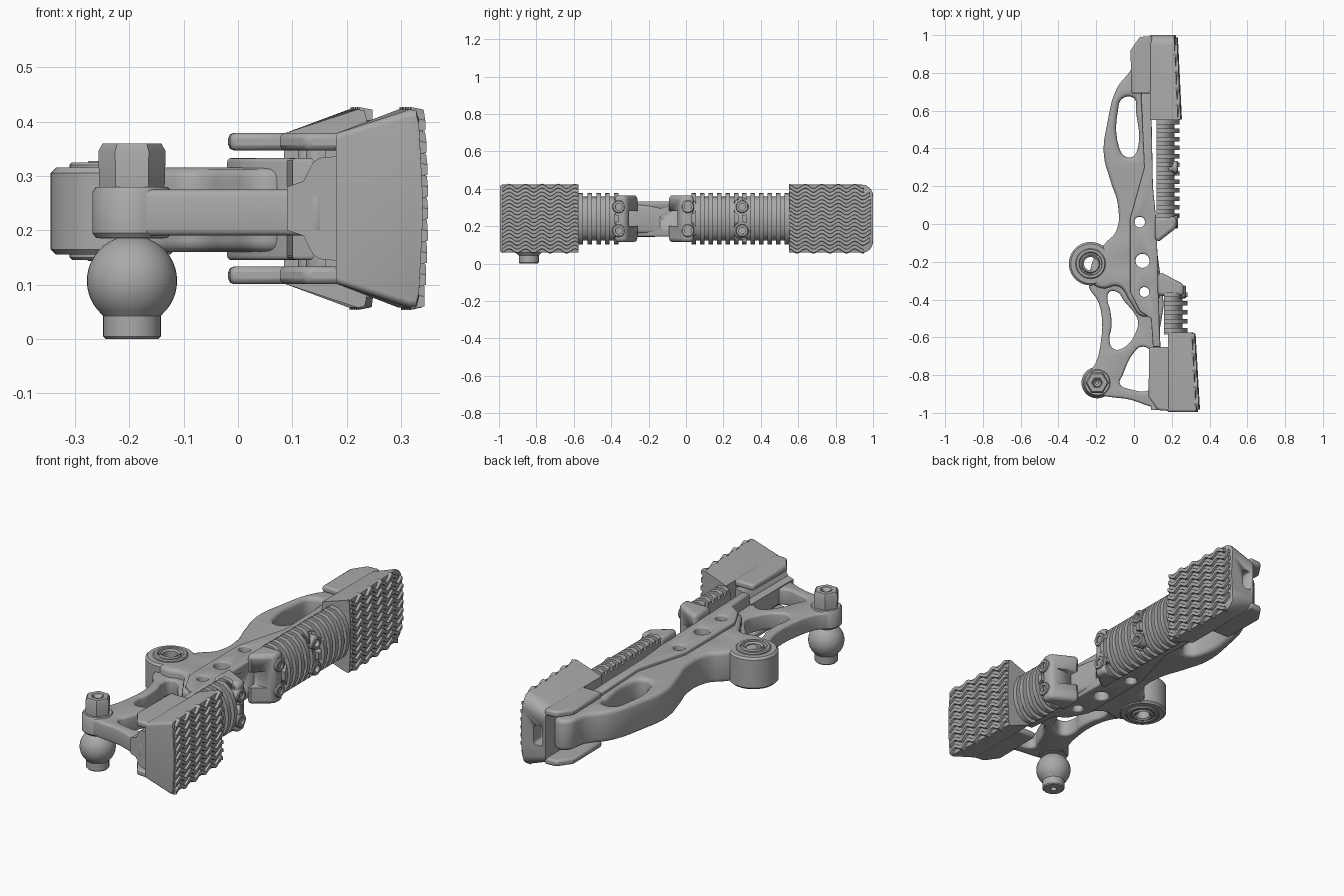
import bpy, bmesh, math
from mathutils import Vector, Matrix

if "Cube" in bpy.data.objects:
    bpy.data.objects.remove(bpy.data.objects["Cube"])

grey = bpy.data.materials.new("satin_grey")
grey.use_nodes = True
grey.diffuse_color = (0.4, 0.4, 0.4, 1)
grey.node_tree.nodes["Principled BSDF"].inputs["Base Color"].default_value = grey.diffuse_color
MID = 0.24  # height of the symmetry plane


def finish(name, mesh, angle=35):
    obj = bpy.data.objects.new(name, mesh)
    bpy.context.collection.objects.link(obj)
    mesh.materials.clear()
    mesh.materials.append(grey)
    bpy.ops.object.select_all(action='DESELECT')
    obj.select_set(True)
    bpy.context.view_layer.objects.active = obj
    bpy.ops.object.shade_smooth_by_angle(angle=math.radians(angle))
    return obj


def from_bm(name, bm, angle=35):
    bmesh.ops.recalc_face_normals(bm, faces=bm.faces)
    mesh = bpy.data.meshes.new(name)
    bm.to_mesh(mesh)
    bm.free()
    return finish(name, mesh, angle)


def loft(bm, sections):
    rings = [[bm.verts.new(p) for p in s] for s in sections]
    n = len(rings[0])
    for a, b in zip(rings, rings[1:]):
        for i in range(n):
            bm.faces.new((a[i], a[(i + 1) % n], b[(i + 1) % n], b[i]))
    bm.faces.new(rings[0])
    bm.faces.new(rings[-1])


def bevel(obj, width, segments=2):
    m = obj.modifiers.new("soft_edges", 'BEVEL')
    m.width, m.segments, m.limit_method = width, segments, 'ANGLE'
    m.angle_limit = math.radians(40)


def cut(obj, cutter):
    m = obj.modifiers.new("cut", 'BOOLEAN')
    m.operation, m.object, m.solver = 'DIFFERENCE', cutter, 'EXACT'
    cutter.hide_render = True
    cutter.hide_set(True)
    cutter.display_type = 'WIRE'


def circle(x, y, r, n=24):
    return [(x + r * math.cos(i * math.tau / n), y + r * math.sin(i * math.tau / n)) for i in range(n)]


def plate(name, outline, holes, z0, z1, edge, smooth=True):
    """Flat filled outline with holes and rounded rims."""
    cu = bpy.data.curves.new(name, 'CURVE')
    cu.dimensions, cu.fill_mode, cu.resolution_u = '2D', 'BOTH', 5
    cu.extrude, cu.bevel_depth = (z1 - z0) / 2 - edge, edge
    cu.bevel_resolution, cu.offset = 2, -edge
    for k, pts in enumerate([outline] + holes):
        area = sum(a[0] * b[1] - b[0] * a[1] for a, b in zip(pts, pts[1:] + pts[:1]))
        if (area > 0) == (k > 0):
            pts = pts[::-1]
        if smooth or k:
            sp = cu.splines.new('BEZIER')
            sp.bezier_points.add(len(pts) - 1)
            for bp, p in zip(sp.bezier_points, pts):
                bp.co = (*p, 0)
                bp.handle_left_type = bp.handle_right_type = 'AUTO'
        else:
            sp = cu.splines.new('POLY')
            sp.points.add(len(pts) - 1)
            for sp_pt, p in zip(sp.points, pts):
                sp_pt.co = (*p, 0, 1)
        sp.use_cyclic_u = True
    tmp = bpy.data.objects.new(name + "_curve", cu)
    bpy.context.collection.objects.link(tmp)
    dg = bpy.context.evaluated_depsgraph_get()
    mesh = bpy.data.meshes.new_from_object(tmp.evaluated_get(dg))
    bpy.data.objects.remove(tmp)
    bm = bmesh.new()
    bm.from_mesh(mesh)
    bmesh.ops.remove_doubles(bm, verts=bm.verts, dist=1e-5)
    bmesh.ops.translate(bm, verts=bm.verts, vec=(0, 0, (z0 + z1) / 2))
    return from_bm(name, bm)


def lathe(name, profile, origin, axis='Z', n=40):
    """Closed profile of (radius, height) turned about an axis."""
    bm = bmesh.new()
    loop = [bm.verts.new((r, 0, h)) for r, h in profile]
    edges = [bm.edges.new((loop[i], loop[(i + 1) % len(loop)])) for i in range(len(loop))]
    bmesh.ops.spin(bm, geom=loop + edges, cent=(0, 0, 0), axis=(0, 0, 1), angle=math.tau, steps=n)
    bmesh.ops.remove_doubles(bm, verts=bm.verts, dist=1e-5)
    rot = Matrix.Rotation(math.pi / 2, 4, 'Y') if axis == 'X' else Matrix()
    bm.transform(Matrix.Translation(origin) @ rot)
    return from_bm(name, bm)


def prism(bm, pts, lo, hi, axis):
    """Extrude a 2D outline: axis Y takes (x, z) points, axis Z takes (x, y)."""
    put = (lambda p, t: (p[0], t, p[1])) if axis == 'Y' else (lambda p, t: (p[0], p[1], t))
    loft(bm, [[put(p, t) for p in pts] for t in (lo, hi)])


def mirrored(half):
    """Complete an (x, dz) half section about the middle plane."""
    return [(x, MID + d) for x, d in half] + [(x, MID - d) for x, d in half[::-1]]


# Arm: thick upper body, thin lower frame, raised spine
bolt_holes = [circle(.03, .01, .028), circle(.045, -.195, .037), circle(.055, -.36, .026)]
slot = [(-.085, .6), (-.06, .665), (0, .665), (.01, .6), (.02, .4), (-.01, .355), (-.05, .36), (-.08, .41)]
upper = [(.11, -.45), (.12, -.1), (.1, .2), (.08, .5), (.08, .75), (.08, .93), (.02, .93), (-.015, .82),
         (-.09, .72), (-.14, .54), (-.16, .37), (-.125, .23), (-.085, .1), (-.095, -.04), (-.15, -.1),
         (-.22, -.2), (-.22, -.31), (-.17, -.34), (-.08, -.33), (-.02, -.41), (.05, -.49)]
plate("upper_arm", upper, [slot] + bolt_holes, .16, .315, .02)
lower = [(.12, -.3), (.13, -.65), (.16, -.98), (.1, -.97), (-.02, -.93), (-.16, -.91), (-.25, -.88),
         (-.262, -.82), (-.205, -.74), (-.175, -.62), (-.17, -.5), (-.19, -.41), (-.24, -.32),
         (-.2, -.25), (-.05, -.25)]
window = [(-.14, -.4), (-.13, -.36), (-.09, -.36), (-.05, -.41), (0, -.47), (.02, -.51), (.015, -.56),
          (-.065, -.66), (-.11, -.66), (-.13, -.61), (-.12, -.55), (-.125, -.46)]
corner = [(.04, -.65), (.085, -.67), (.09, -.87), (-.02, -.875), (-.075, -.845), (-.06, -.8), (0, -.68)]
plate("lower_frame", lower, [window, corner, bolt_holes[2]], .19, .275, .012)
spine_line = [(.09, .72), (.035, .72), (.055, .3), (-.02, .03), (-.02, -.36), (.03, -.46), (.09, -.5),
              (.1, -.65), (.14, -.65), (.127, -.3), (.12, 0), (.1, .2)]
spine = plate("spine", spine_line, bolt_holes, .145, .333, .008, smooth=False)
side_hole = lathe("side_hole_cutter", [(0, 0), (.04, 0), (.04, .1), (0, .1)], (.09, -.19, MID), 'X')
cut(spine, side_hole)

# Flared foot that carries the front pad
bm = bmesh.new()
prism(bm, mirrored([(.09, .04), (.12, .05), (.138, .085), (.15, .093), (.19, .097)]), -.985, -.65, 'Y')
from_bm("pad_foot", bm)

# Pivot boss with bearing rings
lathe("pivot_boss", [(.06, .155), (.105, .155), (.115, .165), (.115, .305), (.105, .315), (.06, .315)],
      (-.23, -.21, 0))
lathe("bearing", [(.035, .15), (.045, .143), (.052, .15), (.058, .15), (.062, .145), (.075, .145), (.08, .15),
                  (.08, .32), (.075, .325), (.062, .325), (.058, .31), (.052, .31), (.045, .327), (.035, .32)],
      (-.23, -.21, 0))

# Ball stud and hex nut
stud = (-.195, -.84, 0)
ball = [(.083 * math.cos(t), .107 + .083 * math.sin(t))
        for t in [math.radians(-48 + 8 * i) for i in range(16)]]
lathe("ball_stud", [(.015, .02), (.015, 0), (.048, 0), (.053, .005), (.053, .042)] + ball
      + [(.06, .185), (.06, .2), (.015, .2)], stud)
lathe("stud_boss", [(.02, .186), (.066, .186), (.073, .195), (.073, .27), (.066, .28), (.02, .28)], stud)
lathe("hex_nut", [(.022, .275), (.06, .275), (.062, .345), (.054, .36), (.03, .36), (.022, .35)], stud, n=6)
lathe("stud_tip", [(.008, .28), (.026, .28), (.026, .352), (.02, .357), (.008, .345)], stud, n=20)


# Wrap-around pads with wavy tread
def make_pad(name, x0, y_in, y_out, y_flange, tilt, end_round):
    s = 1 if y_out > 0 else -1
    yc = (y_in + y_out) / 2
    half = [(.1, .138), (.225, .182), (.237, .181), (.241, .165), (.244, .1), (.247, .03)]
    sec = [(x, d) for x, d in half] + [(x, -d) for x, d in half[::-1]]

    def shear(x, y):
        return x0 + x - tilt * (y - yc) * max(0, x - .1) / .15

    stations = [(y_in, 1)]
    for i in range(7):
        t = math.radians(15 * i)
        stations.append((y_out - s * end_round * (1 - math.sin(t)), 1 - end_round / .182 * (1 - math.cos(t))))
    bm = bmesh.new()
    loft(bm, [[(shear(x, y), y, MID + d * k) for x, d in sec] for y, k in stations])
    body = from_bm(name + "_body", bm, 30)
    # Flanges gripping the arm
    bm = bmesh.new()
    line = [(x0 + .11, y_flange), (x0, y_flange), (x0 - .003, y_out - s * .08),
            (x0 + .045, y_out - s * .01), (x0 + .11, y_out - s * .005)]
    for side in (1, -1):
        prism(bm, line, MID + side * .107, MID + side * .139, 'Z')
    bevel(from_bm(name + "_flanges", bm), .01)
    # Tread ridges
    bm = bmesh.new()
    for row in range(-4, 5):
        dz = row * .0405
        inset = .012 + max(0, abs(dz) + end_round - .175) * .8
        a, b = y_in + s * .004, y_out - s * inset
        sections = []
        for i in range(37):
            y = a + (b - a) * i / 36
            d = dz + .011 * math.sin(math.tau * y / .088)
            x = shear(.246 - .2 * d * d, y)
            sections.append([(x - .012, y, MID + d - .014), (x + .012, y, MID + d - .009),
                             (x + .012, y, MID + d + .009), (x - .012, y, MID + d + .014)])
        loft(bm, sections)
    from_bm(name + "_tread", bm, 30)
    return body


make_pad("front_pad", .08, -.575, -.995, -.65, .06, .015)
rear = make_pad("rear_pad", -.015, .55, 1, .69, .05, .06)
bm = bmesh.new()
prism(bm, [(.1, .93), (.15, .93), (.15, 1.1), (.1, 1.1)], .19, .29, 'Z')
end_window = from_bm("end_window_cutter", bm)
bevel(end_window, .012)
cut(rear, end_window)


# Ribbed rails between the pads
def make_rail(name, x0, y0, y1, cap, bolts):
    d_shape = [(0, .125), (.02, .137), (.06, .13), (.095, .1), (.115, .055), (.122, .015)]
    bm = bmesh.new()
    core = [(x0 + x * .8, d * .86) for x, d in d_shape]
    prism(bm, mirrored(core), y0, y1, 'Y')
    from_bm(name + "_core", bm, 50)
    bm = bmesh.new()
    count = round((y1 - y0) / .0445)
    for i in range(count):
        y = y0 + (i + .5) * (y1 - y0) / count
        prism(bm, mirrored([(x0 + x, d) for x, d in d_shape]), y - .012, y + .012, 'Y')
    fins = from_bm(name + "_fins", bm, 50)
    # Notched end cap
    bm = bmesh.new()
    prism(bm, cap, MID - .125, MID + .125, 'Z')
    end = from_bm(name + "_end_cap", bm)
    bevel(end, .022, 3)
    tip = min(cap, key=lambda p: abs(p[1] + .18))[1]
    bm = bmesh.new()
    prism(bm, [(x0 - .1, tip - .045), (x0 + .2, tip - .045), (x0 + .2, tip + .045), (x0 - .1, tip + .045)],
          MID - .04, MID + .04, 'Z')
    cut(end, from_bm(name + "_notch_cutter", bm))
    # Paired bolts in round pockets
    for k, y in enumerate(bolts):
        for side in (1, -1):
            at = (x0, y, MID + side * .064)
            cut(fins, lathe(name + "_pocket_cutter", [(0, .06), (.046, .06), (.046, .2), (0, .2)], at, 'X', 24))
            lathe(name + "_bolt", [(.018, .05), (.034, .05), (.034, .11), (.03, .115), (.018, .115)], at, 'X', 24)
            lathe(name + "_socket", [(0, .05), (.02, .05), (.02, .095), (0, .095)], at, 'X', 6)


make_rail("rear_rail", .118, .02, .56,
          [(.11, -.09), (.135, -.09), (.225, -.02), (.225, .04), (.11, .04)], [.01, .30])
make_rail("front_rail", .16, -.585, -.35,
          [(.125, -.26), (.15, -.26), (.265, -.32), (.265, -.38), (.125, -.38)], [-.36])
